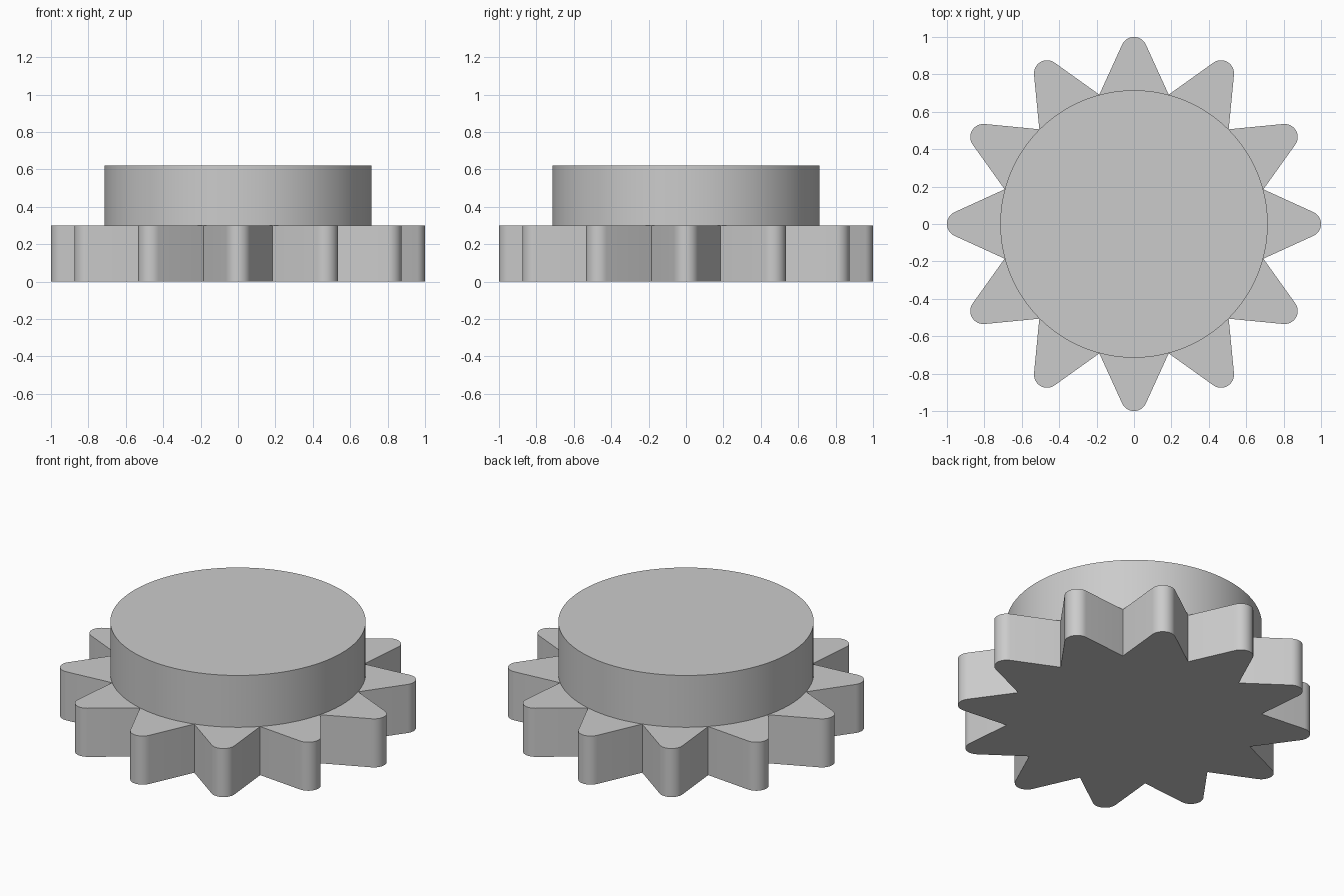
import bpy
import bmesh
from math import sin, cos, pi, radians

cube = bpy.data.objects.get("Cube")
if cube:
    bpy.data.objects.remove(cube)

TEETH = 12
VALLEY_R = 0.716
TIP_CENTRE, TIP_R = 0.93, 0.07
FLANK = radians(24.4)      # slant of a tooth side from the radial direction
ARC_STEPS = 12

grey = bpy.data.materials.new("light grey")
grey.use_nodes = True
colour = (0.6, 0.6, 0.6, 1)
grey.diffuse_color = colour
grey.node_tree.nodes["Principled BSDF"].inputs["Base Color"].default_value = colour


def extruded(name, outline, bottom, top):
    """Closed prism from a counter-clockwise outline."""
    bm = bmesh.new()
    face = bm.faces.new([bm.verts.new((x, y, bottom)) for x, y in outline])
    result = bmesh.ops.extrude_face_region(bm, geom=[face], use_keep_orig=True)
    raised = [v for v in result["geom"] if isinstance(v, bmesh.types.BMVert)]
    bmesh.ops.translate(bm, vec=(0, 0, top - bottom), verts=raised)
    bmesh.ops.recalc_face_normals(bm, faces=bm.faces)
    mesh = bpy.data.meshes.new(name)
    bm.to_mesh(mesh)
    bm.free()
    mesh.materials.append(grey)
    obj = bpy.data.objects.new(name, mesh)
    bpy.context.collection.objects.link(obj)
    bpy.ops.object.select_all(action="DESELECT")
    obj.select_set(True)
    bpy.context.view_layer.objects.active = obj
    bpy.ops.object.shade_smooth_by_angle(angle=radians(30))
    return obj


def toothed_outline():
    """Sharp valleys between straight-sided teeth with round tips."""
    points = []
    half = pi / 2 - FLANK
    for i in range(TEETH):
        a = 2 * pi * i / TEETH
        valley = a - pi / TEETH
        points.append((VALLEY_R * cos(valley), VALLEY_R * sin(valley)))
        for k in range(ARC_STEPS + 1):
            t = a - half + 2 * half * k / ARC_STEPS
            points.append((TIP_CENTRE * cos(a) + TIP_R * cos(t),
                           TIP_CENTRE * sin(a) + TIP_R * sin(t)))
    return points


def circle_outline(radius, sides):
    return [(radius * cos(2 * pi * i / sides), radius * sin(2 * pi * i / sides))
            for i in range(sides)]


# Toothed base plate
extruded("toothed_base", toothed_outline(), 0, 0.3)

# Round hub, seated slightly into the base
extruded("round_hub", circle_outline(0.715, 128), 0.28, 0.62)
